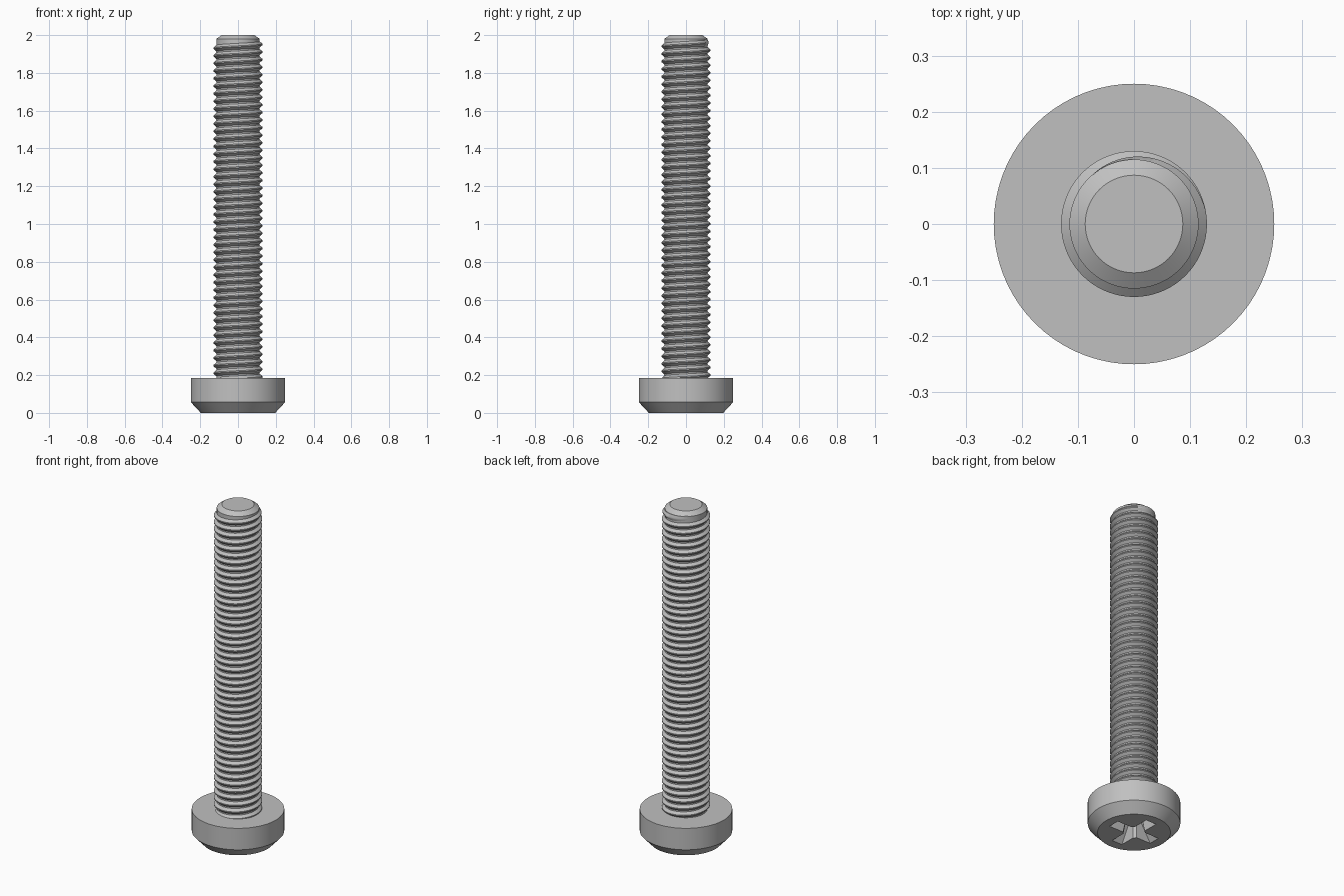
import bpy
import bmesh
import math

cube = bpy.data.objects.get("Cube")
if cube:
    bpy.data.objects.remove(cube, do_unlink=True)

steel = bpy.data.materials.new("steel_grey")
steel.use_nodes = True
grey = (0.53, 0.53, 0.53, 1)
steel.diffuse_color = grey
steel.node_tree.nodes["Principled BSDF"].inputs["Base Color"].default_value = grey

SEG = 72
HEAD_TOP = 0.185
CORE = 0.115
CREST = 0.13
PITCH = 0.04


def loft(name, rings, closed=True):
    """Skin a list of point rings; closed rings get end caps, open ones form a ribbon."""
    bm = bmesh.new()
    rows = [[bm.verts.new(p) for p in ring] for ring in rings]
    n = len(rows[0])
    for low, high in zip(rows, rows[1:]):
        for i in range(n if closed else n - 1):
            j = (i + 1) % n
            bm.faces.new((low[i], low[j], high[j], high[i]))
    if closed:
        bm.faces.new(rows[0][::-1])
        bm.faces.new(rows[-1])
        bmesh.ops.recalc_face_normals(bm, faces=bm.faces)
    mesh = bpy.data.meshes.new(name)
    bm.to_mesh(mesh)
    bm.free()
    mesh.materials.append(steel)
    obj = bpy.data.objects.new(name, mesh)
    bpy.context.collection.objects.link(obj)
    return obj


def circle(r, z):
    angles = [math.tau * i / SEG for i in range(SEG)]
    return [(r * math.cos(a), r * math.sin(a), z) for a in angles]


def cross(reach, half, notch, z):
    """Four-armed outline with bevelled inner corners."""
    arm = [(reach, -half), (reach, half), (half + notch, half), (half, half + notch)]
    points = []
    for k in range(4):
        c, s = round(math.cos(k * math.pi / 2)), round(math.sin(k * math.pi / 2))
        points += [(c * x - s * y, s * x + c * y, z) for x, y in arm]
    return points


def select_only(obj):
    bpy.ops.object.select_all(action="DESELECT")
    obj.select_set(True)
    bpy.context.view_layer.objects.active = obj


# Head with a chamfered outer face
head = loft("head", [circle(0.197, 0), circle(0.25, 0.057), circle(0.25, HEAD_TOP)])

# Tapered cross recess for the driver
cutter = loft("recess_cutter", [cross(0.147, 0.035, 0.014, -0.005),
                                cross(0.06, 0.022, 0.01, 0.11)])
cutter.hide_render = True
cut = head.modifiers.new("driver_recess", "BOOLEAN")
cut.operation = "DIFFERENCE"
cut.solver = "EXACT"
cut.object = cutter
select_only(head)
bpy.ops.object.modifier_apply(modifier=cut.name)
bpy.data.objects.remove(cutter, do_unlink=True)

# Shank core with a chamfered tip
shank = loft("shank", [circle(CORE, HEAD_TOP - 0.02), circle(CORE, 1.98), circle(0.087, 2)])

# Right-handed thread that fades into the core near the tip
end_angle = math.radians(130)
end_z = 1.965
turns = (end_z - HEAD_TOP + 0.01) / PITCH
steps = int(turns * SEG)
ribs = []
for i in range(steps + 1):
    back = (steps - i) / SEG
    a = end_angle - back * math.tau
    z = end_z - back * PITCH
    crest = CORE + (CREST - CORE) * min(1, back * 3)
    section = [(CORE - 0.001, -0.017), (crest, -0.003), (crest, 0.003), (CORE - 0.001, 0.017)]
    ribs.append([(r * math.cos(a), r * math.sin(a), z + dz) for r, dz in section])
thread = loft("thread", ribs, closed=False)
thread.data.flip_normals()

# Make sure the ribbon faces outward
face = thread.data.polygons[1]
if face.normal.x * face.center.x + face.normal.y * face.center.y < 0:
    thread.data.flip_normals()

for part in (head, shank, thread):
    select_only(part)
    bpy.ops.object.shade_smooth_by_angle(angle=math.radians(30))
